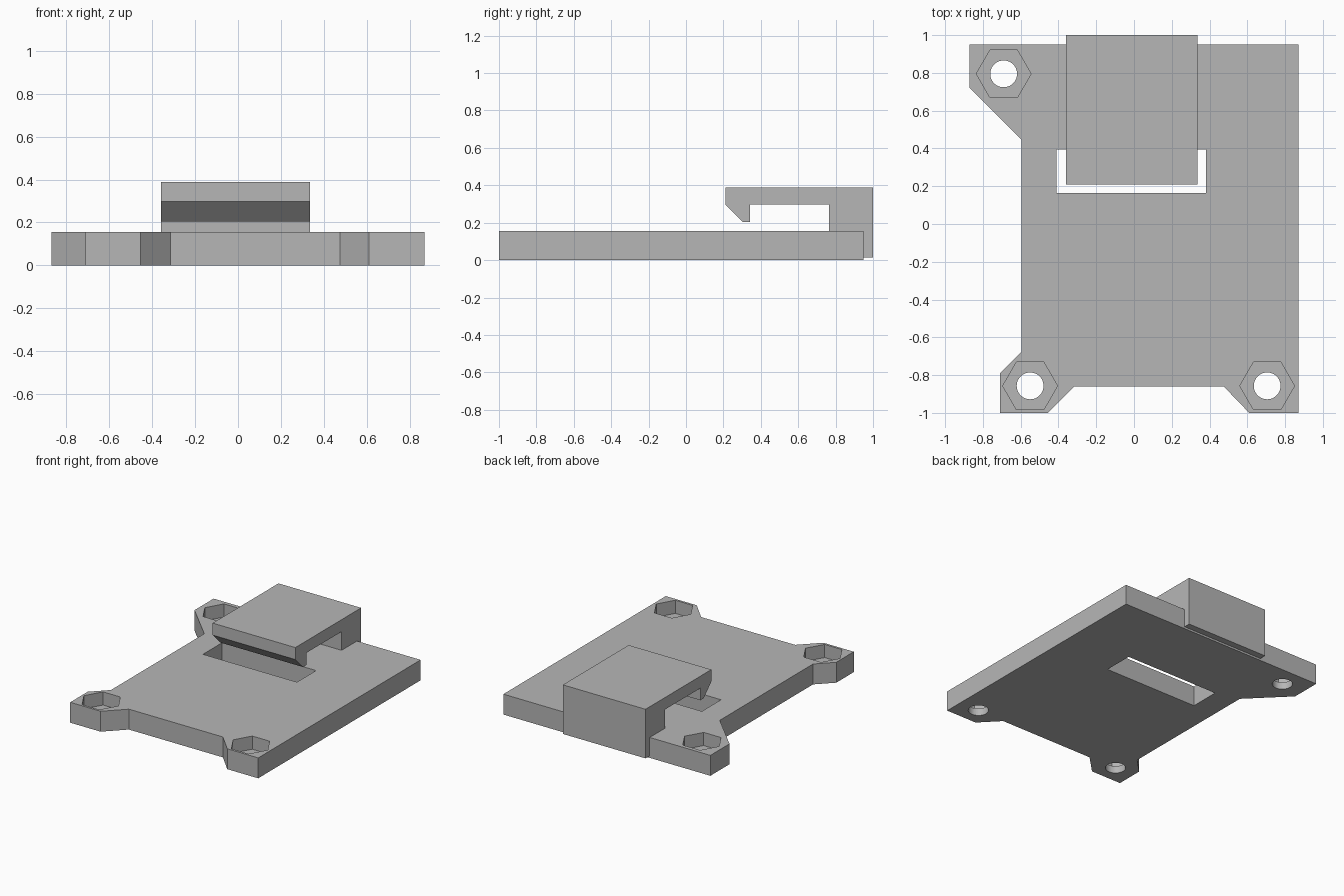
import bpy
import bmesh
from math import cos, sin, tau
from mathutils import Vector

cube = bpy.data.objects.get("Cube")
if cube:
    bpy.data.objects.remove(cube, do_unlink=True)

grey = bpy.data.materials.new("plain_grey")
grey.use_nodes = True
grey.diffuse_color = (0.47, 0.47, 0.47, 1)
grey.node_tree.nodes["Principled BSDF"].inputs["Base Color"].default_value = grey.diffuse_color


def prism(name, points, offset):
    """Extrude a closed 3D outline along an offset vector."""
    bm = bmesh.new()
    face = bm.faces.new([bm.verts.new(p) for p in points])
    extruded = bmesh.ops.extrude_face_region(bm, geom=[face], use_keep_orig=True)
    verts = [v for v in extruded["geom"] if isinstance(v, bmesh.types.BMVert)]
    bmesh.ops.translate(bm, verts=verts, vec=Vector(offset))
    bmesh.ops.recalc_face_normals(bm, faces=bm.faces)
    mesh = bpy.data.meshes.new(name)
    bm.to_mesh(mesh)
    bm.free()
    mesh.materials.append(grey)
    obj = bpy.data.objects.new(name, mesh)
    bpy.context.collection.objects.link(obj)
    return obj


def ring(x, y, z, radius, sides):
    return [(x + radius * cos(tau * i / sides), y + radius * sin(tau * i / sides), z)
            for i in range(sides)]


def cut(target, cutter):
    """Subtract a cutter, bake the result and discard the cutter."""
    cutter.hide_render = True
    mod = target.modifiers.new("cut", "BOOLEAN")
    mod.operation = "DIFFERENCE"
    mod.solver = "EXACT"
    mod.object = cutter
    bpy.context.view_layer.objects.active = target
    bpy.ops.object.modifier_apply(modifier=mod.name)
    bpy.data.objects.remove(cutter, do_unlink=True)


# Base plate with three screw ears
thick = 0.155
outline = [(-0.87, 0.95), (-0.87, 0.72), (-0.595, 0.445), (-0.595, -0.675),
           (-0.71, -0.79), (-0.71, -1), (-0.455, -1), (-0.315, -0.86),
           (0.475, -0.86), (0.61, -1), (0.87, -1), (0.87, 0.95)]
plate = prism("base_plate", [(x, y, 0) for x, y in outline], (0, 0, thick))

# Slot under the clip tip
slot = [(-0.41, 0.165), (0.38, 0.165), (0.38, 0.395), (-0.41, 0.395)]
cut(plate, prism("slot_cutter", [(x, y, -0.1) for x, y in slot], (0, 0, 0.5)))

# Screw holes with hexagonal nut recesses
for x, y in [(-0.69, 0.795), (-0.55, -0.857), (0.705, -0.857)]:
    cut(plate, prism("nut_cutter", ring(x, y, thick - 0.1, 0.145, 6), (0, 0, 0.3)))
    cut(plate, prism("hole_cutter", ring(x, y, -0.1, 0.071, 48), (0, 0, 0.5)))

# Hooked clip wrapping the back edge
profile = [(1, 0.015), (1, 0.388), (0.21, 0.388), (0.21, 0.297), (0.302, 0.205),
           (0.342, 0.205), (0.342, 0.297), (0.765, 0.297), (0.765, 0.13),
           (0.93, 0.13), (0.93, 0.015)]
prism("hook_clip", [(-0.36, y, z) for y, z in profile], (0.695, 0, 0))
